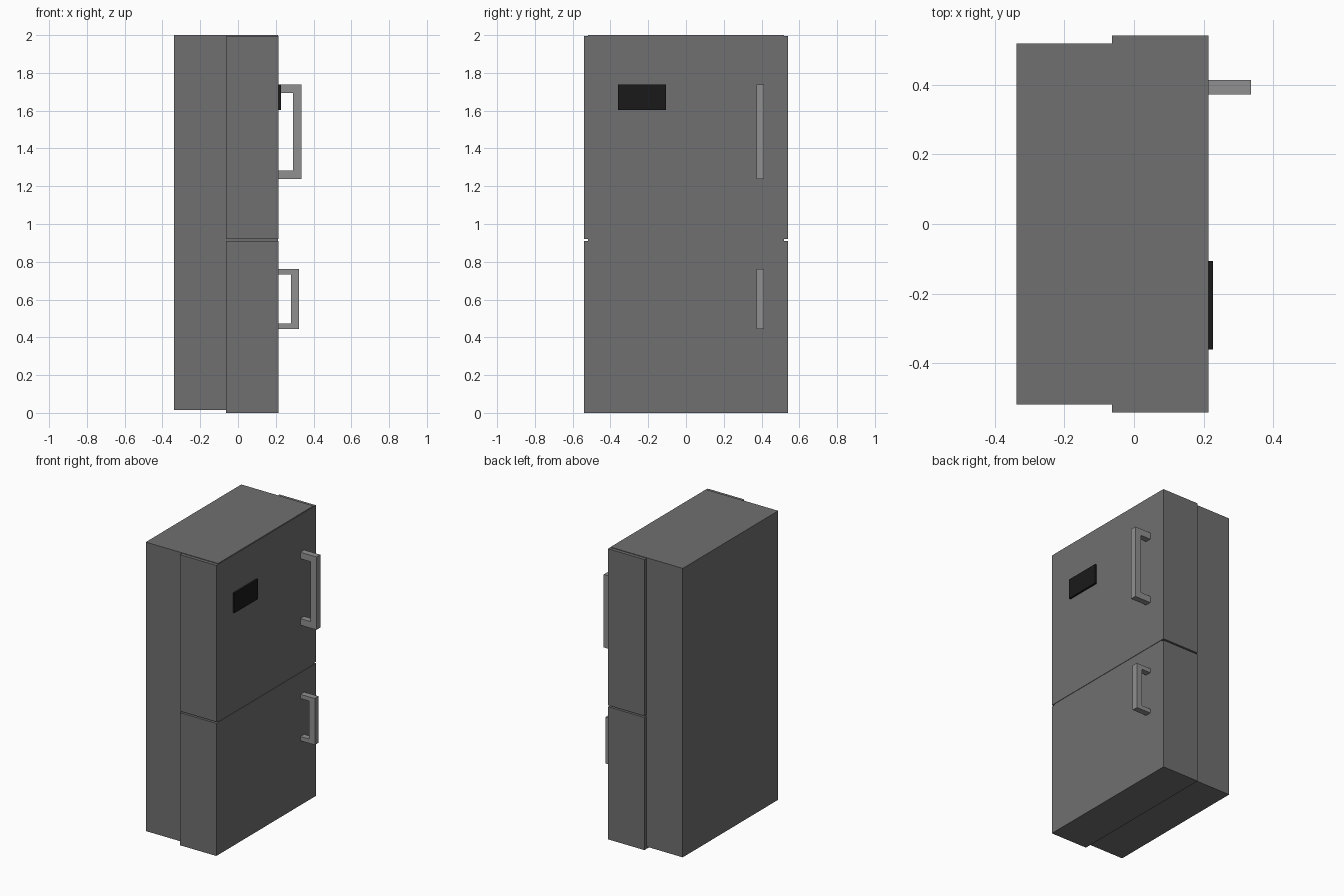
import bpy, bmesh

if "Cube" in bpy.data.objects:
    bpy.data.objects.remove(bpy.data.objects["Cube"])


def material(name, rgb):
    m = bpy.data.materials.new(name)
    m.diffuse_color = (*rgb, 1)
    m.use_nodes = True
    m.node_tree.nodes["Principled BSDF"].inputs["Base Color"].default_value = m.diffuse_color
    return m


def prism(name, profile, y0, y1, mat=None):
    """Extrude an (x, z) outline along y."""
    bm = bmesh.new()
    face = bm.faces.new([bm.verts.new((x, y0, z)) for x, z in profile])
    ext = bmesh.ops.extrude_face_region(bm, geom=[face])
    verts = [g for g in ext["geom"] if isinstance(g, bmesh.types.BMVert)]
    bmesh.ops.translate(bm, verts=verts, vec=(0, y1 - y0, 0))
    bmesh.ops.recalc_face_normals(bm, faces=bm.faces)
    mesh = bpy.data.meshes.new(name)
    bm.to_mesh(mesh)
    bm.free()
    obj = bpy.data.objects.new(name, mesh)
    bpy.context.collection.objects.link(obj)
    if mat:
        mesh.materials.append(mat)
    return obj


def box(name, x, y, z, mat=None):
    return prism(name, [(x[0], z[0]), (x[1], z[0]), (x[1], z[1]), (x[0], z[1])], *y, mat)


def handle(name, x1, z0, z1, t, arm, mat):
    """C-shaped pull handle standing off the door front."""
    x0, xi = 0.21, x1 - t
    prism(name, [(x0, z0), (x1, z0), (x1, z1), (x0, z1), (x0, z1 - arm),
                 (xi, z1 - arm), (xi, z0 + arm), (x0, z0 + arm)], 0.372, 0.413, mat)


steel = material("dark_steel", (0.16, 0.16, 0.16))
trim = material("handle_grey", (0.28, 0.28, 0.28))
black = material("black", (0.01, 0.01, 0.01))

# Cabinet, reaching forward between the wider doors
box("cabinet", (-0.338, 0.211), (-0.518, 0.518), (0.015, 2.0), steel)

# Doors with a narrow gap between them
box("lower_door", (-0.063, 0.214), (-0.541, 0.541), (0.0, 0.911), steel)
box("upper_door", (-0.063, 0.214), (-0.541, 0.541), (0.921, 1.996), steel)

# Handles
handle("upper_handle", 0.336, 1.237, 1.738, 0.045, 0.045, trim)
handle("lower_handle", 0.323, 0.443, 0.762, 0.043, 0.029, trim)

# Blank temperature display panel
box("display_panel", (0.21, 0.227), (-0.36, -0.106), (1.603, 1.739), black)
